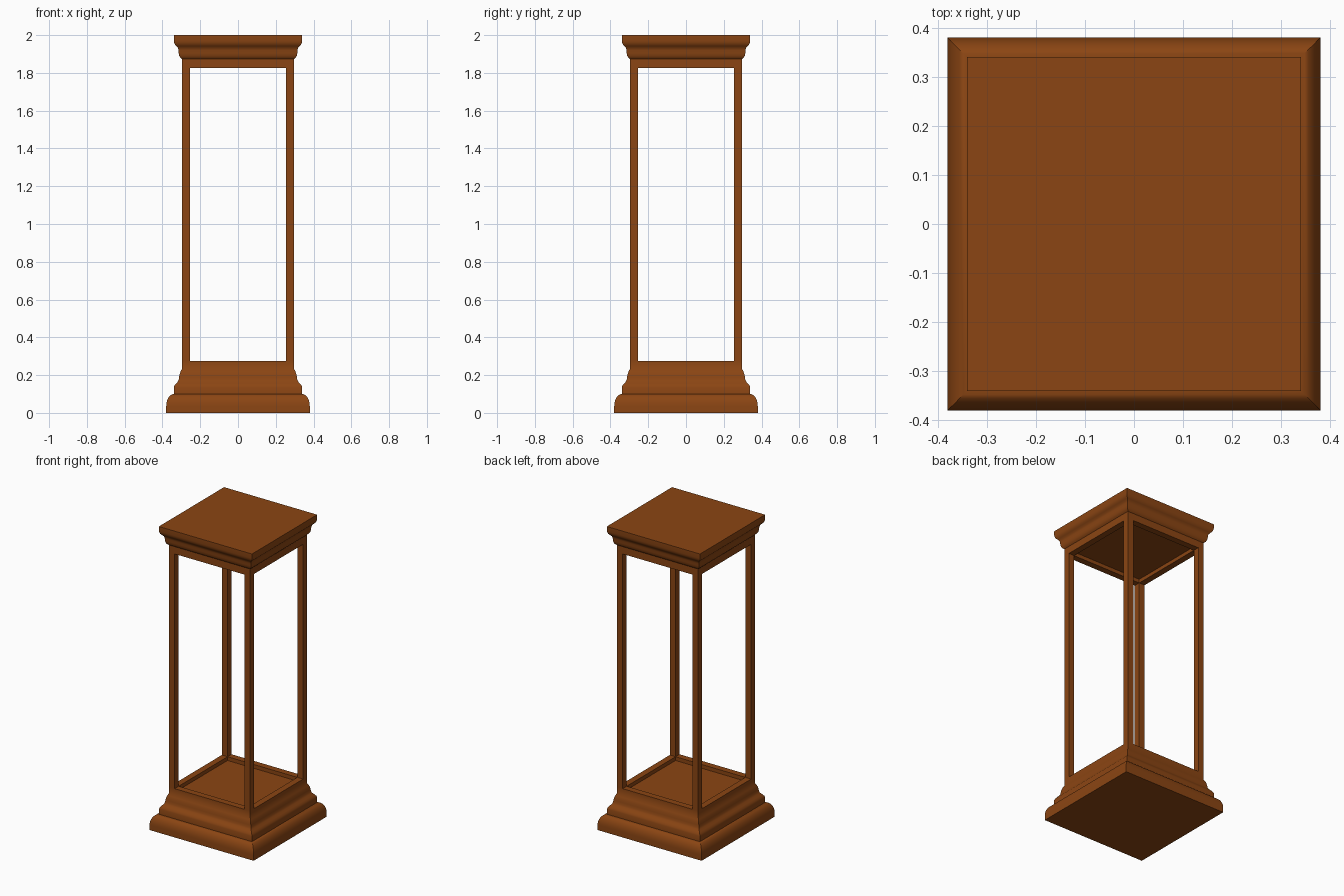
import bpy, bmesh, math

if "Cube" in bpy.data.objects:
    bpy.data.objects.remove(bpy.data.objects["Cube"])

wood = bpy.data.materials.new("brown wood")
wood.diffuse_color = (0.258, 0.06, 0.0065, 1)
wood.use_nodes = True
wood.node_tree.nodes["Principled BSDF"].inputs["Base Color"].default_value = wood.diffuse_color


def finish(bm, name):
    bmesh.ops.recalc_face_normals(bm, faces=bm.faces)
    mesh = bpy.data.meshes.new(name)
    bm.to_mesh(mesh)
    bm.free()
    mesh.materials.append(wood)
    ob = bpy.data.objects.new(name, mesh)
    bpy.context.collection.objects.link(ob)
    bpy.ops.object.select_all(action='DESELECT')
    ob.select_set(True)
    bpy.context.view_layer.objects.active = ob
    bpy.ops.object.shade_smooth_by_angle(angle=math.radians(32))
    return ob


def square_loft(name, profile):
    """Sweep a (half width, height) profile around a square, capping both ends."""
    bm = bmesh.new()
    rings = [[bm.verts.new((sx * r, sy * r, z))
              for sx, sy in ((-1, -1), (1, -1), (1, 1), (-1, 1))]
             for r, z in profile]
    for a, b in zip(rings, rings[1:]):
        for i in range(4):
            j = (i + 1) % 4
            bm.faces.new((a[i], a[j], b[j], b[i]))
    bm.faces.new(rings[0])
    bm.faces.new(rings[-1])
    return finish(bm, name)


OUT, INN = 0.297, 0.255

# Plinth with rounded shoulder, ogee moulding, lower rail and recessed floor
shoulder = [(0.34 + 0.04 * math.cos(t), 0.035 + 0.065 * math.sin(t))
            for t in (math.pi / 2 * i / 8 for i in range(9))]
square_loft("moulded_base", [(0.38, 0)] + shoulder + [
    (0.34, 0.135), (0.336, 0.145), (0.328, 0.155), (0.319, 0.165),
    (0.314, 0.175), (0.312, 0.19), (0.309, 0.205), (0.304, 0.22),
    (OUT, 0.232), (OUT, 0.275), (INN, 0.275), (INN, 0.25)])

# Cornice with upper rail and recessed ceiling
square_loft("moulded_top", [
    (INN, 1.85), (INN, 1.825), (OUT, 1.825), (OUT, 1.873),
    (0.305, 1.88), (0.311, 1.89), (0.314, 1.905), (0.315, 1.92),
    (0.318, 1.932), (0.326, 1.942), (0.334, 1.95), (0.338, 1.96),
    (0.34, 1.97), (0.34, 2.0)])

# Four corner posts
for sx, side in ((-1, "left"), (1, "right")):
    for sy, end in ((-1, "front"), (1, "back")):
        bm = bmesh.new()
        bmesh.ops.create_cube(bm, size=1)
        w, c = OUT - INN, (OUT + INN) / 2
        for v in bm.verts:
            v.co = (sx * c + v.co.x * w, sy * c + v.co.y * w, 1.05 + v.co.z * 1.55)
        finish(bm, f"{end}_{side}_post")
